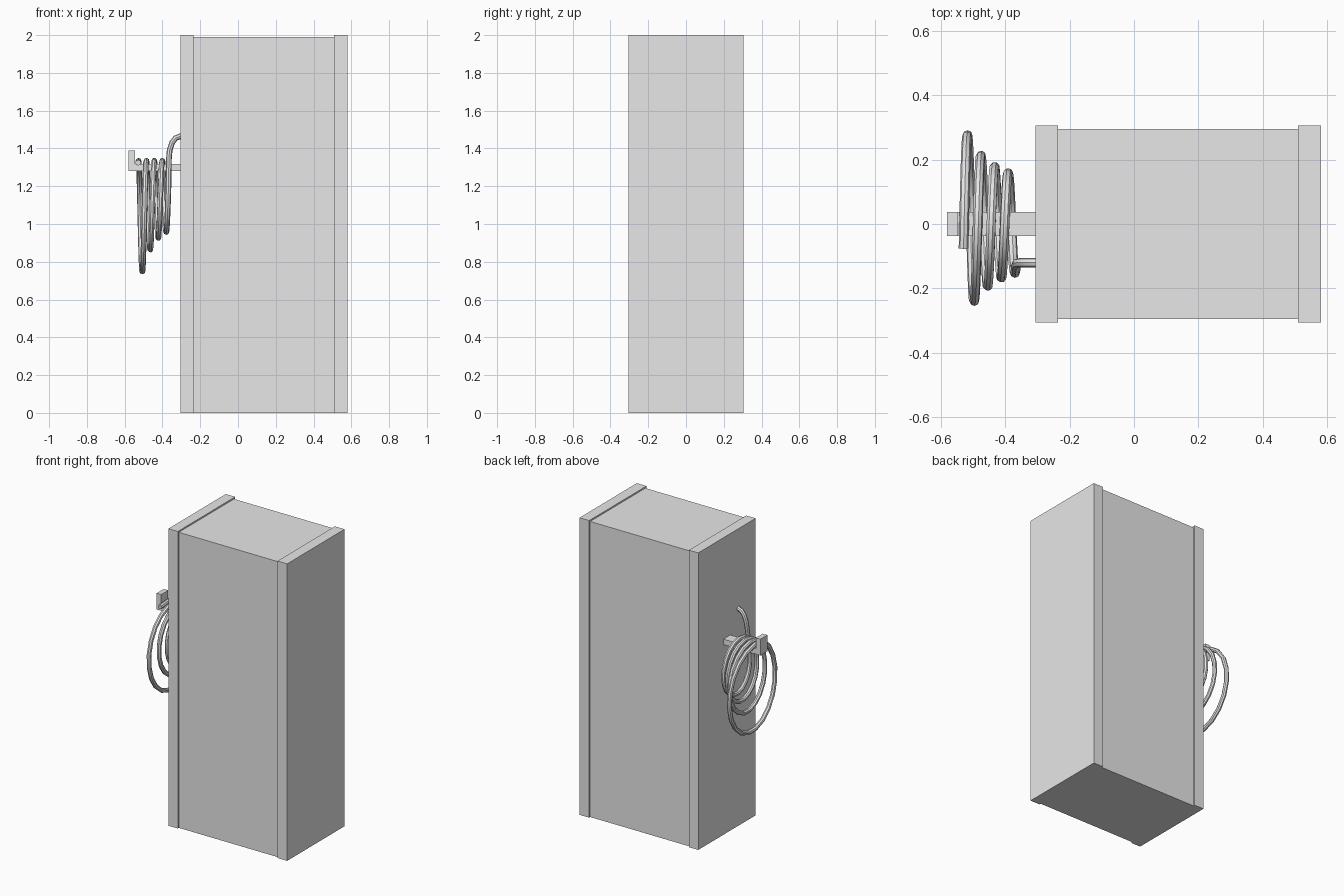
import bpy
from math import sin, cos, exp, pi

cube = bpy.data.objects.get("Cube")
if cube:
    bpy.data.objects.remove(cube, do_unlink=True)

# One grey for everything
grey = bpy.data.materials.new("light grey")
grey.use_nodes = True
grey.diffuse_color = (0.8, 0.8, 0.8, 1)
grey.node_tree.nodes["Principled BSDF"].inputs["Base Color"].default_value = (0.8, 0.8, 0.8, 1)


def prism(name, profile, half_depth):
    """Extrude an (x, z) outline, listed counter-clockwise from the front, along y."""
    n = len(profile)
    verts = [(x, y, z) for y in (-half_depth, half_depth) for x, z in profile]
    faces = [tuple(range(n)), tuple(reversed(range(n, 2 * n)))]
    faces += [(i, i + n, (i + 1) % n + n, (i + 1) % n) for i in range(n)]
    mesh = bpy.data.meshes.new(name)
    mesh.from_pydata(verts, [], faces)
    mesh.materials.append(grey)
    obj = bpy.data.objects.new(name, mesh)
    bpy.context.collection.objects.link(obj)
    return obj


def box(name, x0, x1, half_depth, height):
    return prism(name, [(x0, 0), (x1, 0), (x1, height), (x0, height)], half_depth)


# Cabinet with a slightly larger panel at each end
box("cabinet_body", -0.235, 0.508, 0.294, 1.99)
box("right_end_panel", -0.305, -0.235, 0.305, 2.0)
box("left_end_panel", 0.508, 0.58, 0.305, 2.0)

# L-shaped hanger
prism("hose_hook", [(-0.58, 1.28), (-0.305, 1.28), (-0.305, 1.317),
                    (-0.546, 1.317), (-0.546, 1.39), (-0.58, 1.39)], 0.037)


# Hose: loops that hang from the hook and shrink towards the cabinet
def coil_point(t):
    width = 0.135 + 0.165 * exp(-0.6 * t)
    drop = width * (1.13 + 0.025 * t)
    a = 2 * pi * t
    return (-0.527 + 0.042 * t, width * sin(a), 1.335 - drop * (1 - cos(a)))


STEPS = 20
START, END = -0.04, 3.76
count = int((END - START) * STEPS)
path = [coil_point(START + (END - START) * i / count) for i in range(count + 1)]
# Tail that rises and bends into the end panel
path += [(-0.367, -0.143, 1.25), (-0.366, -0.128, 1.34), (-0.362, -0.122, 1.39),
         (-0.349, -0.12, 1.43), (-0.33, -0.12, 1.455), (-0.3, -0.12, 1.466)]

curve = bpy.data.curves.new("hose", "CURVE")
curve.dimensions = "3D"
curve.bevel_depth = 0.015
curve.bevel_resolution = 2
curve.use_fill_caps = True
spline = curve.splines.new("POLY")
spline.points.add(len(path) - 1)
for point, co in zip(spline.points, path):
    point.co = (*co, 1)
curve.materials.append(grey)
hose = bpy.data.objects.new("hose", curve)
bpy.context.collection.objects.link(hose)

# Turn the hose into a smooth mesh
bpy.ops.object.select_all(action="DESELECT")
hose.select_set(True)
bpy.context.view_layer.objects.active = hose
bpy.ops.object.convert(target="MESH")
bpy.ops.object.shade_smooth_by_angle()
